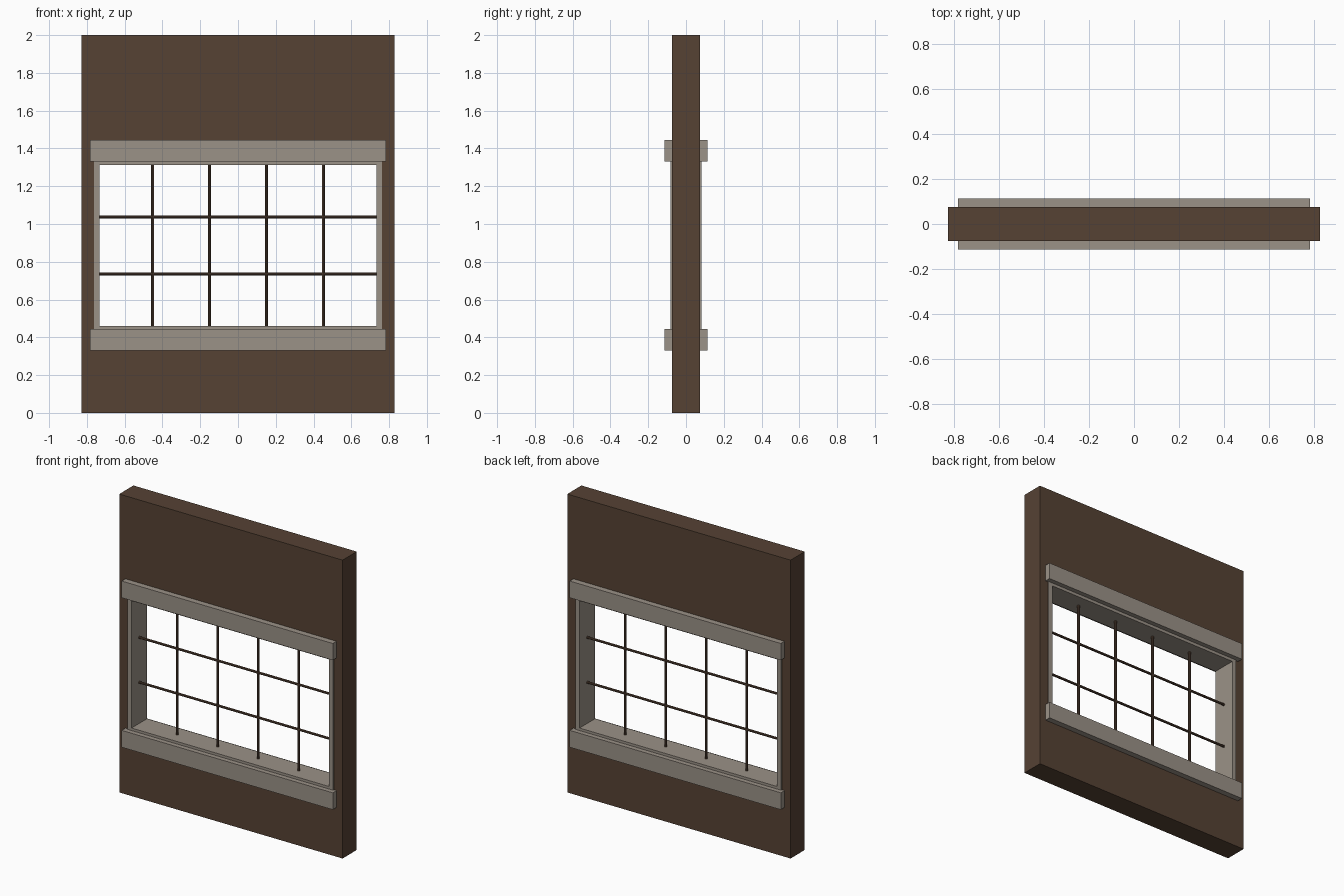
import bpy, bmesh, math

if "Cube" in bpy.data.objects:
    bpy.data.objects.remove(bpy.data.objects["Cube"])

def material(name, rgb):
    m = bpy.data.materials.new(name)
    m.diffuse_color = (*rgb, 1)
    m.use_nodes = True
    m.node_tree.nodes["Principled BSDF"].inputs["Base Color"].default_value = m.diffuse_color
    return m

BROWN = material("dark brown", (0.093, 0.054, 0.034))
STONE = material("warm grey", (0.328, 0.287, 0.242))

def finish(name, bm, mat):
    bmesh.ops.recalc_face_normals(bm, faces=bm.faces[:])
    me = bpy.data.meshes.new(name)
    bm.to_mesh(me)
    bm.free()
    me.materials.append(mat)
    ob = bpy.data.objects.new(name, me)
    bpy.context.collection.objects.link(ob)
    return ob

def ring(name, outer, inner, depth, mat):
    """Rectangular frame; outer and inner are (half width, bottom, top)."""
    bm = bmesh.new()
    loops = []
    for (w, b, t), y in ((outer, -depth), (inner, -depth), (inner, depth), (outer, depth)):
        loops.append([bm.verts.new((x, y, z)) for x, z in ((-w, b), (w, b), (w, t), (-w, t))])
    for i in range(4):
        a, b = loops[i], loops[(i + 1) % 4]
        for j in range(4):
            k = (j + 1) % 4
            bm.faces.new((a[j], a[k], b[k], b[j]))
    return finish(name, bm, mat)

def box(name, w, depth, bottom, top, mat):
    bm = bmesh.new()
    bmesh.ops.create_cube(bm, size=2)
    for v in bm.verts:
        v.co = (v.co.x * w, v.co.y * depth, top if v.co.z > 0 else bottom)
    return finish(name, bm, mat)

def bar(name, location, length, horizontal):
    bm = bmesh.new()
    bmesh.ops.create_cone(bm, cap_ends=True, segments=8, radius1=0.008,
                          radius2=0.008, depth=length)
    ob = finish(name, bm, BROWN)
    ob.location = location
    if horizontal:
        ob.rotation_euler.y = math.pi / 2
    return ob

# Wall with window opening, and the lining of the opening
opening = (0.763, 0.43, 1.343)
ring("wall", (0.828, 0, 2), opening, 0.075, BROWN)
ring("window_frame", opening, (0.732, 0.46, 1.312), 0.082, STONE)

# Lintel and sill project from both wall faces
box("lintel", 0.783, 0.114, 1.332, 1.444, STONE)
box("sill", 0.783, 0.114, 0.33, 0.443, STONE)

# Window bars
mid = 0.886
for i in range(4):
    bar(f"vertical_bar_{i + 1}", ((i - 1.5) * 0.301, 0, mid), 0.88, False)
for i in range(2):
    bar(f"horizontal_bar_{i + 1}", (0, 0, mid + (i - 0.5) * 0.301), 1.49, True)
